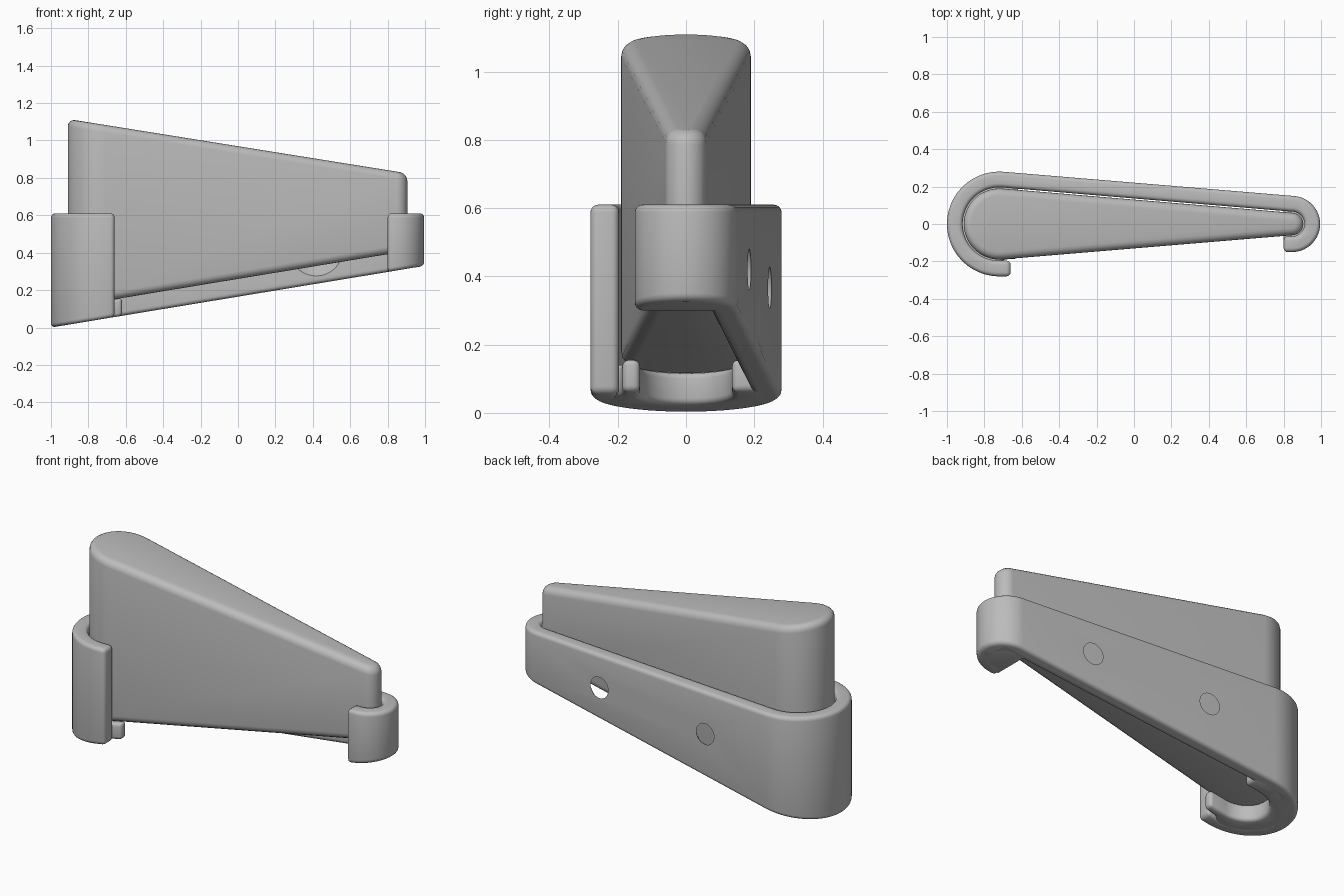
import bpy, bmesh, math
from mathutils import Vector

if "Cube" in bpy.data.objects:
    bpy.data.objects.remove(bpy.data.objects["Cube"])

grey = bpy.data.materials.new("plain grey")
grey.use_nodes = True
grey.diffuse_color = (0.5, 0.5, 0.5, 1)
grey.node_tree.nodes["Principled BSDF"].inputs["Base Color"].default_value = (0.5, 0.5, 0.5, 1)

# Tapered outline: a large and a small circle joined by tangents
BIG, SMALL = (-0.72, 0.19), (0.845, 0.06)
TANGENT = math.acos((BIG[1] - SMALL[1]) / (SMALL[0] - BIG[0]))
FRONT = math.radians(270)


def arc(circle, offset, start, end, steps=40):
    cx, r = circle[0], circle[1] + offset
    angles = [start + (end - start) * i / steps for i in range(steps + 1)]
    return [(cx + r * math.cos(a), r * math.sin(a)) for a in angles]


def lower(x):
    return 0.165 * (x + 1)


def seat(x):
    return lower(x) + 0.095


def prism(name, outline, bottom, top, bevel):
    """Extrude an outline between two height functions and round its edges."""
    bm = bmesh.new()
    low = [bm.verts.new((x, y, bottom(x))) for x, y in outline]
    high = [bm.verts.new((x, y, top(x))) for x, y in outline]
    bm.faces.new(low)
    bm.faces.new(high)
    for i in range(len(low)):
        j = (i + 1) % len(low)
        bm.faces.new((low[i], low[j], high[j], high[i]))
    bmesh.ops.recalc_face_normals(bm, faces=bm.faces)
    mesh = bpy.data.meshes.new(name)
    bm.to_mesh(mesh)
    bm.free()
    obj = bpy.data.objects.new(name, mesh)
    bpy.context.collection.objects.link(obj)
    mesh.materials.append(grey)
    mod = obj.modifiers.new("rounding", "BEVEL")
    mod.width, mod.segments = bevel, 4
    mod.limit_method, mod.angle_limit = "ANGLE", math.radians(30)
    mod.use_clamp_overlap = False
    return obj


def finish(obj):
    bpy.ops.object.select_all(action="DESELECT")
    obj.select_set(True)
    bpy.context.view_layer.objects.active = obj
    bpy.ops.object.convert(target="MESH")
    bpy.ops.object.shade_smooth_by_angle(angle=math.radians(30))


# Tapered wedge
body = prism("wedge_body",
             arc(BIG, 0, TANGENT, 2 * math.pi - TANGENT) + arc(SMALL, 0, -TANGENT, TANGENT),
             seat, lambda x: 1.115 - 0.16 * (x + 0.91), 0.04)

# Holder wall, open at the front
OUT, GAP = 0.09, 0.006
wall = prism("holder_wall",
             [(-0.66, -0.28)] + arc(BIG, OUT, FRONT, TANGENT)
             + arc(SMALL, OUT, TANGENT, -math.pi / 2)
             + [(0.8, -0.15), (0.8, -0.066)]
             + arc(SMALL, GAP, -math.pi / 2, TANGENT)
             + arc(BIG, GAP, TANGENT, FRONT) + [(-0.66, -0.196)],
             lower, lambda x: 0.61, 0.022)

# Lip under the large end and floor under the small end
lip = prism("holder_lip",
            [(-0.62, -0.185), (-0.7, -0.19)] + arc(BIG, 0.06, FRONT - 0.1, TANGENT)
            + [(-0.62, 0.23), (-0.62, 0.135)] + arc(BIG, -0.055, TANGENT, FRONT)
            + [(-0.62, -0.135)],
            lower, seat, 0.018)
floor = prism("holder_floor",
              [(0.8, 0.11)] + arc(SMALL, 0.06, TANGENT, -math.pi / 2) + [(0.8, -0.12)],
              lower, seat, 0.01)

# Countersunk screw holes through the back wall
normal = Vector((math.cos(TANGENT), math.sin(TANGENT), 0))
cutters = []
for x, z in ((-0.295, 0.367), (0.425, 0.42)):
    face_y = (BIG[1] + OUT - (x - BIG[0]) * normal.x) / normal.y
    centre = Vector((x, face_y, z)) - normal * 0.025
    bpy.ops.mesh.primitive_cone_add(vertices=48, radius1=0.15, radius2=0.02, depth=0.13,
                                    location=centre,
                                    rotation=normal.to_track_quat("Z", "Y").to_euler())
    cutter = bpy.context.object
    cutter.name = "hole_cutter"
    cutter.hide_render = True
    cutters.append(cutter)
    cut = wall.modifiers.new("screw_hole", "BOOLEAN")
    cut.object, cut.operation, cut.solver = cutter, "DIFFERENCE", "EXACT"

for part in (body, wall, lip, floor):
    finish(part)
for cutter in cutters:
    bpy.data.objects.remove(cutter)
